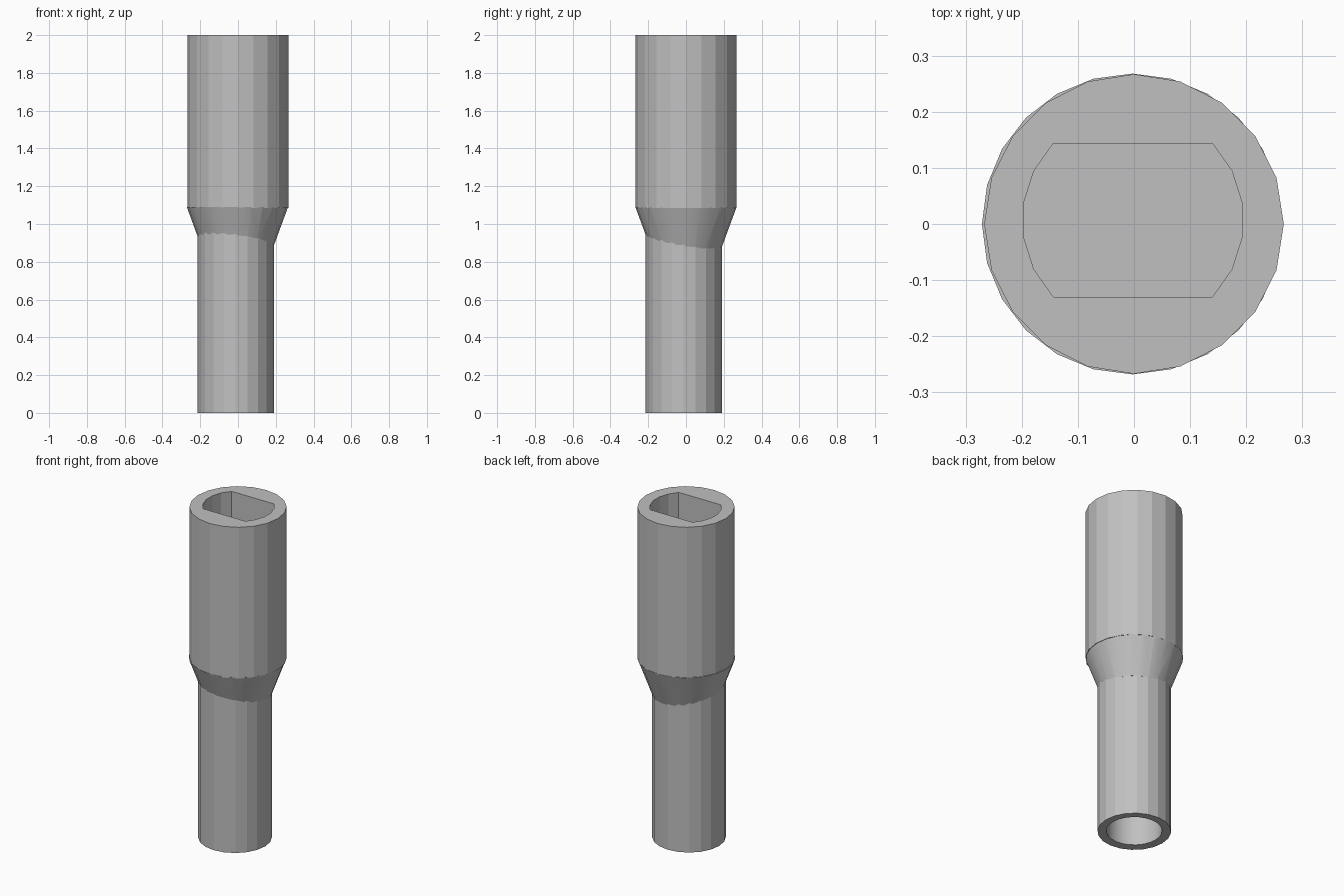
import bpy, bmesh, math
from mathutils import Matrix

cube = bpy.data.objects.get("Cube")
if cube:
    bpy.data.objects.remove(cube, do_unlink=True)

grey = bpy.data.materials.new("plain grey")
grey.use_nodes = True
colour = (0.53, 0.53, 0.53, 1)
grey.diffuse_color = colour
grey.node_tree.nodes["Principled BSDF"].inputs["Base Color"].default_value = colour


def make(name, bm):
    mesh = bpy.data.meshes.new(name)
    bmesh.ops.recalc_face_normals(bm, faces=bm.faces)
    bm.to_mesh(mesh)
    bm.free()
    mesh.materials.append(grey)
    obj = bpy.data.objects.new(name, mesh)
    bpy.context.collection.objects.link(obj)
    return obj


def tapered(name, x, y, low, high, r_low, r_high, sides):
    bm = bmesh.new()
    bmesh.ops.create_cone(bm, cap_ends=True, segments=sides, radius1=r_low,
                          radius2=r_high, depth=high - low,
                          matrix=Matrix.Translation((x, y, (low + high) / 2)))
    return make(name, bm)


def combine(target, other, operation):
    mod = target.modifiers.new(other.name, 'BOOLEAN')
    mod.operation = operation
    mod.solver = 'EXACT'
    mod.object = other
    other.hide_render = True
    bpy.context.view_layer.objects.active = target
    bpy.ops.object.modifier_apply(modifier=mod.name)
    bpy.data.objects.remove(other, do_unlink=True)


# Wide socket, tapered collar and slightly off-centre lower tube
body = tapered("stepped_sleeve", 0, 0, 1.085, 2, 0.267, 0.267, 20)
collar = tapered("collar", -0.003, 0, 0.87, 1.09, 0.187, 0.268, 24)
tube = tapered("lower_tube", -0.012, -0.012, 0, 1.04, 0.202, 0.202, 20)
combine(body, collar, 'UNION')
combine(body, tube, 'UNION')

# Round blind bore in the bottom
bore = tapered("round_bore", -0.008, -0.008, -0.1, 0.85, 0.153, 0.153, 24)
combine(body, bore, 'DIFFERENCE')

# Blind slot in the top: a circle with two flat sides
bm = bmesh.new()
radius, half_angle, steps = 0.197, 44, 5
points = []
for side in (0, 180):
    for i in range(steps + 1):
        a = math.radians(side - half_angle + 2 * half_angle * i / steps)
        points.append(bm.verts.new((radius * math.cos(a) - 0.002,
                                    radius * math.sin(a) + 0.007, 1.12)))
floor = bm.faces.new(points)
walls = bmesh.ops.extrude_face_region(bm, geom=[floor])["geom"]
bmesh.ops.translate(bm, vec=(0, 0, 1),
                    verts=[g for g in walls if isinstance(g, bmesh.types.BMVert)])
combine(body, make("flat_sided_slot", bm), 'DIFFERENCE')

# Broad facets stay flat, fine ones are smoothed
bpy.ops.object.select_all(action='DESELECT')
body.select_set(True)
bpy.context.view_layer.objects.active = body
bpy.ops.object.shade_smooth_by_angle(angle=math.radians(16.5))
